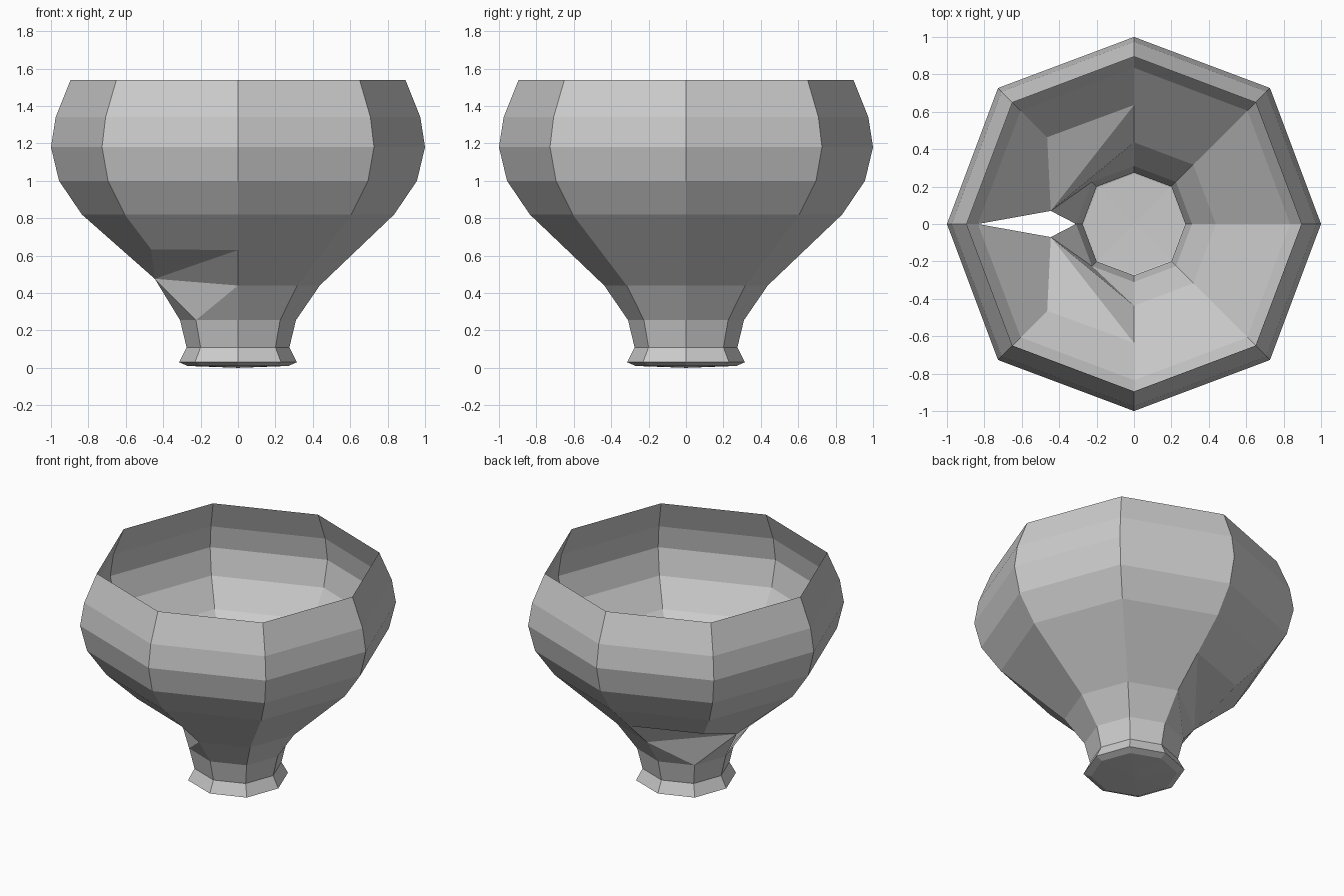
import bpy
import bmesh

if "Cube" in bpy.data.objects:
    bpy.data.objects.remove(bpy.data.objects["Cube"])

# Octagonal rings: (z, radius on the axes, x and y of the diagonal corners)
RINGS = [
    (1.54, 0.895, 0.650), (1.34, 0.975, 0.708), (1.18, 1.000, 0.727),
    (1.00, 0.957, 0.695), (0.82, 0.835, 0.606), (0.44, 0.437, 0.317),
    (0.255, 0.31, 0.225), (0.11, 0.275, 0.200), (0.03, 0.315, 0.230),
    (0.01, 0.270, 0.196),
]
UPPER = 4          # ring above the broken part of the wall
DIRS = [(1, 0), (1, 1), (0, 1), (-1, 1), (-1, 0), (-1, -1), (0, -1), (1, -1)]

bm = bmesh.new()


def ring(z, axis, diag):
    return [bm.verts.new((dx * (diag if dx and dy else axis),
                          dy * (diag if dx and dy else axis), z)) for dx, dy in DIRS]


# Thin turned wall, leaving out the four left sectors of the break
rings = [ring(*r) for r in RINGS]
for k, (a, b) in enumerate(zip(rings, rings[1:])):
    for i in range(8):
        j = (i + 1) % 8
        broken = 2 <= i <= 5 and k in (UPPER, UPPER + 1)
        if not broken:
            bm.faces.new((a[i], b[i], b[j], a[j]))

# Base
foot = bm.verts.new((0, 0, 0))
for i in range(8):
    bm.faces.new((rings[-1][i], foot, rings[-1][(i + 1) % 8]))

# Folded and split wall on the left, mirrored front to back
hi, mid, lo = rings[UPPER:UPPER + 3]
for s, side, diag in ((1, 2, 3), (-1, 6, 5)):
    a = bm.verts.new((0, s * 0.636, 0.63))
    b = bm.verts.new((-0.464, s * 0.464, 0.633))
    c = bm.verts.new((-0.445, s * 0.07, 0.476))
    patch = [
        (hi[side], a, b, hi[diag]), (hi[diag], b, c, hi[4]),
        (a, c, b), (a, mid[side], c),
        (mid[side], lo[diag], c), (mid[side], lo[side], lo[diag]),
        (c, lo[diag], lo[4]),
    ]
    for f in patch:
        bm.faces.new(f if s > 0 else f[::-1])

bmesh.ops.delete(bm, geom=[v for v in bm.verts if not v.link_faces], context='VERTS')

mesh = bpy.data.meshes.new("cup_bowl")
bm.to_mesh(mesh)
bm.free()
bpy.context.collection.objects.link(bpy.data.objects.new("cup_bowl", mesh))
